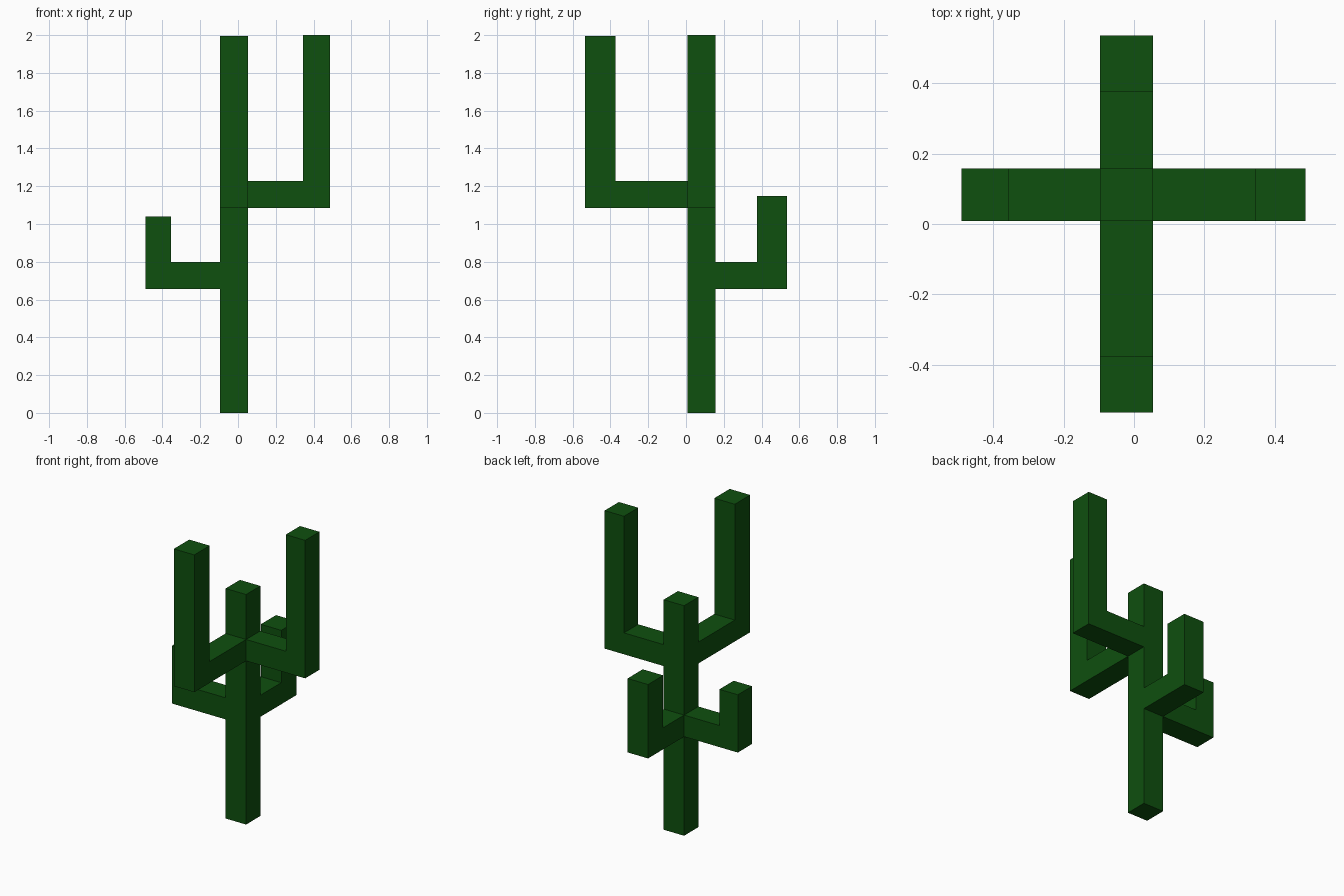
import bpy
import bmesh
from mathutils import Vector

cube = bpy.data.objects.get("Cube")
if cube:
    bpy.data.objects.remove(cube, do_unlink=True)

# Single cactus green
green = bpy.data.materials.new("cactus green")
green.use_nodes = True
color = (0.0045, 0.08, 0.0045, 1)
green.diffuse_color = color
green.node_tree.nodes["Principled BSDF"].inputs["Base Color"].default_value = color

X0, X1 = -0.096, 0.054   # trunk width
Y0, Y1 = 0.008, 0.157    # trunk depth


def prism(name, profile, sweep):
    """Extrude a closed profile of 3D points along a vector."""
    bm = bmesh.new()
    face = bm.faces.new([bm.verts.new(p) for p in profile])
    out = bmesh.ops.extrude_face_region(bm, geom=[face])
    moved = [v for v in out["geom"] if isinstance(v, bmesh.types.BMVert)]
    bmesh.ops.translate(bm, verts=moved, vec=Vector(sweep))
    bmesh.ops.recalc_face_normals(bm, faces=bm.faces)
    mesh = bpy.data.meshes.new(name)
    bm.to_mesh(mesh)
    bm.free()
    mesh.materials.append(green)
    obj = bpy.data.objects.new(name, mesh)
    bpy.context.collection.objects.link(obj)


def arm(name, axis, root, inner, outer, bottom, elbow, top):
    """L-shaped arm leaving the trunk along x or y, then turning up."""
    outline = [(root, bottom), (outer, bottom), (outer, top),
               (inner, top), (inner, elbow), (root, elbow)]
    if axis == "x":
        prism(name, [(a, Y0, z) for a, z in outline], (0, Y1 - Y0, 0))
    else:
        prism(name, [(X0, a, z) for a, z in outline], (X1 - X0, 0, 0))


# Trunk
prism("trunk", [(X0, Y0, 0), (X1, Y0, 0), (X1, Y1, 0), (X0, Y1, 0)], (0, 0, 1.525))

# Tall upper arms
arm("left_arm", "x", X1, 0.345, 0.487, 1.085, 1.227, 2.0)
arm("front_arm", "y", Y0, -0.374, -0.535, 1.085, 1.227, 1.995)

# Short lower arms
arm("right_arm", "x", X0, -0.355, -0.49, 0.657, 0.80, 1.04)
arm("back_arm", "y", Y1, 0.376, 0.535, 0.657, 0.80, 1.147)
